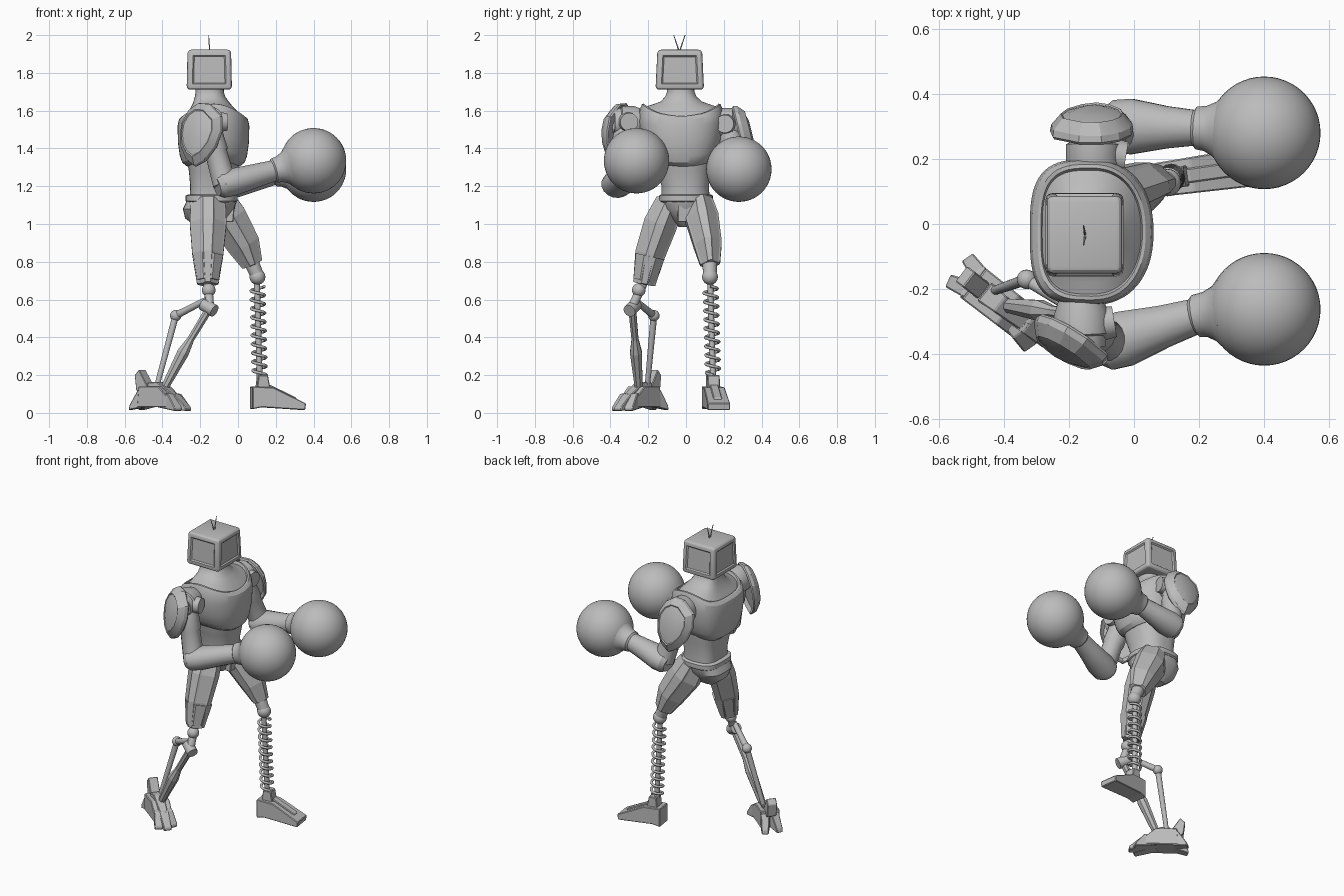
import bpy, bmesh, math
from math import sin, cos, tau
from mathutils import Vector, Matrix

if "Cube" in bpy.data.objects:
    bpy.data.objects.remove(bpy.data.objects["Cube"])

grey = bpy.data.materials.new("plain_grey")
grey.use_nodes = True
grey.diffuse_color = (0.5, 0.5, 0.5, 1)
grey.node_tree.nodes["Principled BSDF"].inputs["Base Color"].default_value = (0.5, 0.5, 0.5, 1)


def finish(name, bm, sharp=35):
    bmesh.ops.recalc_face_normals(bm, faces=bm.faces)
    me = bpy.data.meshes.new(name)
    bm.to_mesh(me)
    bm.free()
    me.materials.append(grey)
    if sharp:
        me.shade_smooth()
        me.set_sharp_from_angle(angle=math.radians(sharp))
    ob = bpy.data.objects.new(name, me)
    bpy.context.collection.objects.link(ob)
    return ob


def loft(rings):
    """Skin a list of closed rings and cap both ends."""
    bm = bmesh.new()
    rows = [[bm.verts.new(p) for p in ring] for ring in rings]
    n = len(rows[0])
    for a, b in zip(rows, rows[1:]):
        for i in range(n):
            bm.faces.new((a[i], a[(i + 1) % n], b[(i + 1) % n], b[i]))
    bm.faces.new(rows[0])
    bm.faces.new(rows[-1])
    bmesh.ops.recalc_face_normals(bm, faces=bm.faces)
    return bm


def tube(name, stations, sides=20, sharp=35, ref=(0, 1, 0), panels=False):
    """Sweep along stations (x, y, z, radius in xz, radius in y)."""
    pts = [Vector(s[:3]) for s in stations]
    rings = []
    for i, s in enumerate(stations):
        d = (pts[min(i + 1, len(pts) - 1)] - pts[max(i - 1, 0)]).normalized()
        u = Vector(ref).cross(d).normalized()
        v = d.cross(u)
        rings.append([pts[i] + u * s[3] * cos(t) + v * s[-1] * sin(t)
                      for t in ((k + 0.5) * tau / sides for k in range(sides))])
    bm = loft(rings)
    if panels:  # raise every second lengthwise strip as a plate
        quads = [f for f in bm.faces if len(f.verts) == 4]
        strips = [f for i, f in enumerate(quads) if i % 2]
        bmesh.ops.inset_region(bm, faces=strips, thickness=0.008, depth=0.01, use_boundary=True)
    return finish(name, bm, sharp)


def rod(name, a, b, r, r2=None, sides=16):
    return tube(name, [(*a, r), (*b, r2 or r)], sides)


def ball(name, c, r, seg=32):
    bm = bmesh.new()
    bmesh.ops.create_uvsphere(bm, u_segments=seg, v_segments=seg // 2, radius=r,
                              matrix=Matrix.Translation(c))
    return finish(name, bm)


def prism(name, profile, width, loc, yaw=0, shrink=1.0):
    """Side profile (x, z) given a width, narrowing toward its last x."""
    m = Matrix.Translation(loc) @ Matrix.Rotation(math.radians(yaw), 4, 'Z')
    xmax = max(p[0] for p in profile)
    xmin = min(p[0] for p in profile)
    def w(x):
        return width / 2 * (1 + (shrink - 1) * (x - xmin) / (xmax - xmin))
    bm = loft([[m @ Vector((x, s * w(x), z)) for x, z in profile] for s in (-1, 1)])
    bmesh.ops.bevel(bm, geom=bm.edges[:], offset=0.004, segments=1, affect='EDGES')
    return finish(name, bm, 0)


def body(name, rings, n=64, sharp=30):
    """Rings (cx, cy, z, rx, ry, drop): square at the back, round in front,
    dropping by the given amount at front and back."""
    out = []
    for cx, cy, z, rx, ry, drop in rings:
        ring = []
        for k in range(n):
            c, s = cos(k * tau / n), sin(k * tau / n)
            e = 2 / (2.25 if c > 0 else 3.2)
            ux = math.copysign(abs(c) ** e, c)
            uy = math.copysign(abs(s) ** e, s)
            ring.append(Vector((cx + rx * ux, cy + ry * uy, z - drop * ux * ux)))
        out.append(ring)
    return finish(name, loft(out), sharp)


# Head: rounded box with framed screens and two aerials
bm = bmesh.new()
bmesh.ops.create_cube(bm, size=1, matrix=Matrix.Translation((-0.152, -0.033, 1.817))
                      @ Matrix.Diagonal((0.24, 0.257, 0.212, 1)))
for v in bm.verts:
    if v.co.z > 1.8:
        v.co.y = -0.033 + (v.co.y + 0.033) * 0.92
        v.co.x = -0.152 + (v.co.x + 0.152) * 0.96
bmesh.ops.recalc_face_normals(bm, faces=bm.faces)
bmesh.ops.bevel(bm, geom=bm.edges[:], offset=0.02, segments=3, profile=0.5, affect='EDGES')
bm.normal_update()
walls = [f for f in bm.faces if f.calc_area() > 0.02 and abs(f.normal.z) < 0.5]
bmesh.ops.inset_individual(bm, faces=walls, thickness=0.014, depth=0)
bmesh.ops.inset_individual(bm, faces=walls, thickness=0.01, depth=-0.008)
finish("head_box", bm, 25)
for side, y in (("left", -0.005), ("right", -0.065)):
    rod(side + "_aerial", (-0.15, -0.035, 1.91), (-0.155, y, 2.0), 0.004, 0.002, 6)

# Torso
body("chest_and_neck", [
    (-0.13, -0.015, 1.335, 0.14, 0.15, 0.03), (-0.13, -0.02, 1.36, 0.165, 0.178, 0.035),
    (-0.13, -0.022, 1.39, 0.178, 0.195, 0.03), (-0.13, -0.025, 1.45, 0.188, 0.214, 0.02),
    (-0.13, -0.025, 1.54, 0.19, 0.224, 0.02), (-0.13, -0.025, 1.605, 0.182, 0.22, 0.05),
    (-0.13, -0.025, 1.635, 0.166, 0.208, 0.065), (-0.13, -0.025, 1.637, 0.156, 0.197, 0.065),
    (-0.13, -0.025, 1.62, 0.152, 0.19, 0.06), (-0.132, -0.025, 1.632, 0.128, 0.155, 0.035),
    (-0.14, -0.025, 1.648, 0.1, 0.11, 0.012), (-0.148, -0.027, 1.675, 0.08, 0.082, 0),
    (-0.15, -0.028, 1.7, 0.075, 0.073, 0), (-0.15, -0.03, 1.725, 0.074, 0.072, 0)])
body("abdomen", [
    (-0.135, -0.003, 1.11, 0.122, 0.13, 0), (-0.135, -0.004, 1.2, 0.118, 0.125, 0),
    (-0.13, -0.012, 1.28, 0.13, 0.143, 0), (-0.13, -0.015, 1.36, 0.14, 0.155, 0.02)])
body("belt", [
    (-0.14, 0, 1.115, 0.128, 0.135, 0), (-0.14, 0, 1.122, 0.138, 0.142, 0),
    (-0.14, 0, 1.15, 0.138, 0.142, 0), (-0.14, 0, 1.157, 0.124, 0.132, 0)])
body("pelvis", [
    (-0.16, 0, 0.985, 0.06, 0.04, 0), (-0.165, 0, 1.03, 0.115, 0.085, 0),
    (-0.155, 0, 1.08, 0.137, 0.125, 0), (-0.14, 0, 1.12, 0.133, 0.135, 0)], n=24)
prism("groin_plate", [(-0.02, 0), (0.02, 0), (0.03, 0.11), (-0.02, 0.11)], 0.09, (-0.045, 0, 1.01))


# Shoulder shields: curved plates, local x along the plate and y outward
def shield(name, loc, yaw, lean):
    outline = [(-0.04, 0.158), (0.03, 0.162), (0.085, 0.125), (0.122, 0.06), (0.128, -0.01), (0.115, -0.08),
               (0.075, -0.145), (0.02, -0.18), (-0.04, -0.15), (-0.1, -0.075), (-0.128, 0.01), (-0.12, 0.09)]
    m = (Matrix.Translation(loc) @ Matrix.Rotation(math.radians(yaw), 4, 'Z')
         @ Matrix.Rotation(math.radians(lean), 4, 'X'))
    layers = ((0.8, -0.02), (0.96, -0.04), (1, -0.032), (0.97, -0.012),
              (0.74, 0.022), (0.7, 0.018), (0.4, 0.03))
    return finish(name, loft([[m @ Vector((x * k, y, z * k)) for x, z in outline]
                              for k, y in layers]), 24)


shield("left_shoulder_shield", (-0.13, 0.32, 1.475), 0, 14)
shield("right_shoulder_shield", (-0.208, -0.38, 1.485), 148, 9)

# Arms: (shoulder, elbow, wrist, glove centre)
arms = {
    "left": ((-0.125, 0.215, 1.53), (-0.045, 0.3, 1.205), (0.2, 0.295, 1.265), (0.4, 0.28, 1.29)),
    "right": ((-0.16, -0.31, 1.54), (-0.07, -0.365, 1.21), (0.2, -0.28, 1.285), (0.4, -0.262, 1.335)),
}
for side, pts in arms.items():
    sh, el, wr, gl = map(Vector, pts)
    out = 1 if side == "left" else -1
    axis = Vector((0.05 if out < 0 else 0, out, 0)).normalized()
    rings = ((-0.1, 0.06), (-0.035, 0.085), (0.03, 0.085), (0.035, 0.075), (0.07, 0.07))
    tube(side + "_shoulder_joint", [(*(sh + axis * d), r) for d, r in rings], 24, ref=(1, 0, 0))
    rod(side + "_shoulder_cap", sh + Vector((0.04, 0, 0)), sh + Vector((0.1, out * -0.01, 0)), 0.054, 0.048, 24)
    rod(side + "_shield_mount", sh, sh + Vector((-0.03, out * 0.08, -0.03)), 0.04)
    top = sh.lerp(el, 0.1)
    tube(side + "_upper_arm", [(*top, 0.062), (*sh.lerp(el, 0.45), 0.067),
                               (*sh.lerp(el, 0.5), 0.06), (*el, 0.064)], 16)
    back = el - (wr - el).normalized() * 0.045
    tube(side + "_forearm", [(*back, 0.052, 0.06), (*el.lerp(back, 0.4), 0.07, 0.082),
                             (*el.lerp(wr, 0.15), 0.074, 0.087), (*el.lerp(wr, 0.6), 0.064, 0.066),
                             (*wr, 0.056, 0.054)], 16, 28)
    tube(side + "_glove_cuff", [(*el.lerp(wr, 0.92), 0.05), (*el.lerp(wr, 0.97), 0.066),
                                (*wr.lerp(gl, 0.1), 0.07), (*wr.lerp(gl, 0.25), 0.086),
                                (*wr.lerp(gl, 0.4), 0.12)], 28)
    ball(side + "_glove", gl, 0.173, 48)

# Thighs: eight-sided armour with raised lengthwise plates
tube("left_thigh", [(-0.1, 0.07, 1.12, 0.083, 0.066), (-0.055, 0.085, 1.03, 0.1, 0.084),
                    (0.03, 0.115, 0.89, 0.084, 0.07), (0.076, 0.128, 0.785, 0.05, 0.046)],
     8, 0, panels=True)
tube("right_thigh", [(-0.158, -0.085, 1.12, 0.088, 0.07), (-0.158, -0.135, 1.0, 0.094, 0.086),
                     (-0.16, -0.19, 0.84, 0.078, 0.076), (-0.16, -0.222, 0.68, 0.05, 0.053)],
     8, 0, panels=True)
tube("right_thigh_guard", [(-0.157, -0.19, 0.83, 0.085, 0.084), (-0.16, -0.22, 0.7, 0.06, 0.064)], 8, 0)

# Left lower leg: coil spring round a rod, wedge foot
ball("left_knee", (0.103, 0.127, 0.72), 0.042, 24)
rod("left_knee_stem", (0.07, 0.125, 0.8), (0.103, 0.127, 0.725), 0.04, 0.036)
rod("left_knee_pin", (0.103, 0.082, 0.72), (0.103, 0.172, 0.72), 0.024)
rod("left_shin_rod", (0.1, 0.128, 0.7), (0.115, 0.143, 0.18), 0.016)
turns, steps = 10, 16
coil = []
for i in range(turns * steps + 1):
    f, a = i / (turns * steps), i * tau / steps
    coil.append((0.103 + 0.012 * f + 0.036 * cos(a), 0.13 + 0.013 * f + 0.036 * sin(a),
                 0.67 - 0.47 * f, 0.008))
tube("left_shin_spring", coil, 8, 60, ref=(0, 0, 1))
prism("left_foot", [(0, 0.02), (0.05, 0.03), (0.28, 0.015), (0.285, 0.05), (0.11, 0.135), (0, 0.14)],
      0.105, (0.07, 0.135, 0), 8, 1.15)
prism("left_foot_ridge", [(0.03, 0.1), (0.24, 0.06), (0.24, 0.08), (0.1, 0.148), (0.03, 0.15)],
      0.045, (0.07, 0.135, 0), 8)
prism("left_ankle_block", [(0.025, 0.12), (0.1, 0.12), (0.085, 0.2), (0.035, 0.2)],
      0.07, (0.07, 0.135, 0), 8, 0.9)

# Right lower leg: ball joints and struts
ball("right_knee", (-0.155, -0.25, 0.65), 0.036, 24)
rod("right_knee_stem", (-0.16, -0.225, 0.69), (-0.15, -0.285, 0.56), 0.024)
rod("right_shin_hinge", (-0.185, -0.265, 0.575), (-0.125, -0.3, 0.54), 0.034)
rod("right_link_bar", (-0.165, -0.275, 0.6), (-0.33, -0.17, 0.515), 0.016, 0.02)
ball("right_link_joint", (-0.33, -0.17, 0.515), 0.03, 20)
rod("right_rear_strut", (-0.33, -0.17, 0.515), (-0.43, -0.205, 0.14), 0.018, 0.014)
tube("right_shin", [(-0.15, -0.285, 0.555, 0.022), (-0.25, -0.27, 0.39, 0.02),
                    (-0.29, -0.265, 0.32, 0.034), (-0.39, -0.25, 0.13, 0.022)], 8, 0)

# Right foot: plated sole, three claws and heel spurs
fx, fyaw = (-0.412, -0.245, 0), -38
prism("right_foot_core", [(-0.11, 0.03), (0.09, 0.03), (0.11, 0.07), (0.03, 0.14), (-0.1, 0.14)],
      0.12, fx, fyaw, 0.95)
prism("right_foot_top_plate", [(-0.06, 0.12), (0.1, 0.07), (0.1, 0.1), (0.0, 0.165), (-0.06, 0.16)],
      0.07, fx, fyaw, 0.7)
for part, yaw, reach in (("outer", -17, 0.165), ("middle", 0, 0.19), ("inner", 17, 0.165)):
    prism("right_" + part + "_claw", [(0.02, 0.03), (reach, 0.01), (reach, 0.03), (0.11, 0.1), (0.04, 0.11)],
          0.07, fx, fyaw + yaw, 0.7)
prism("right_heel_spur", [(-0.08, 0.08), (-0.14, 0.12), (-0.15, 0.2), (-0.12, 0.23), (-0.05, 0.12)],
      0.06, fx, fyaw)
for part, yaw in (("outer", 163), ("inner", 194)):
    prism("right_" + part + "_heel", [(0.03, 0.04), (0.175, 0.015), (0.17, 0.04), (0.12, 0.12), (0.04, 0.13)],
          0.07, fx, fyaw + yaw, 0.6)
